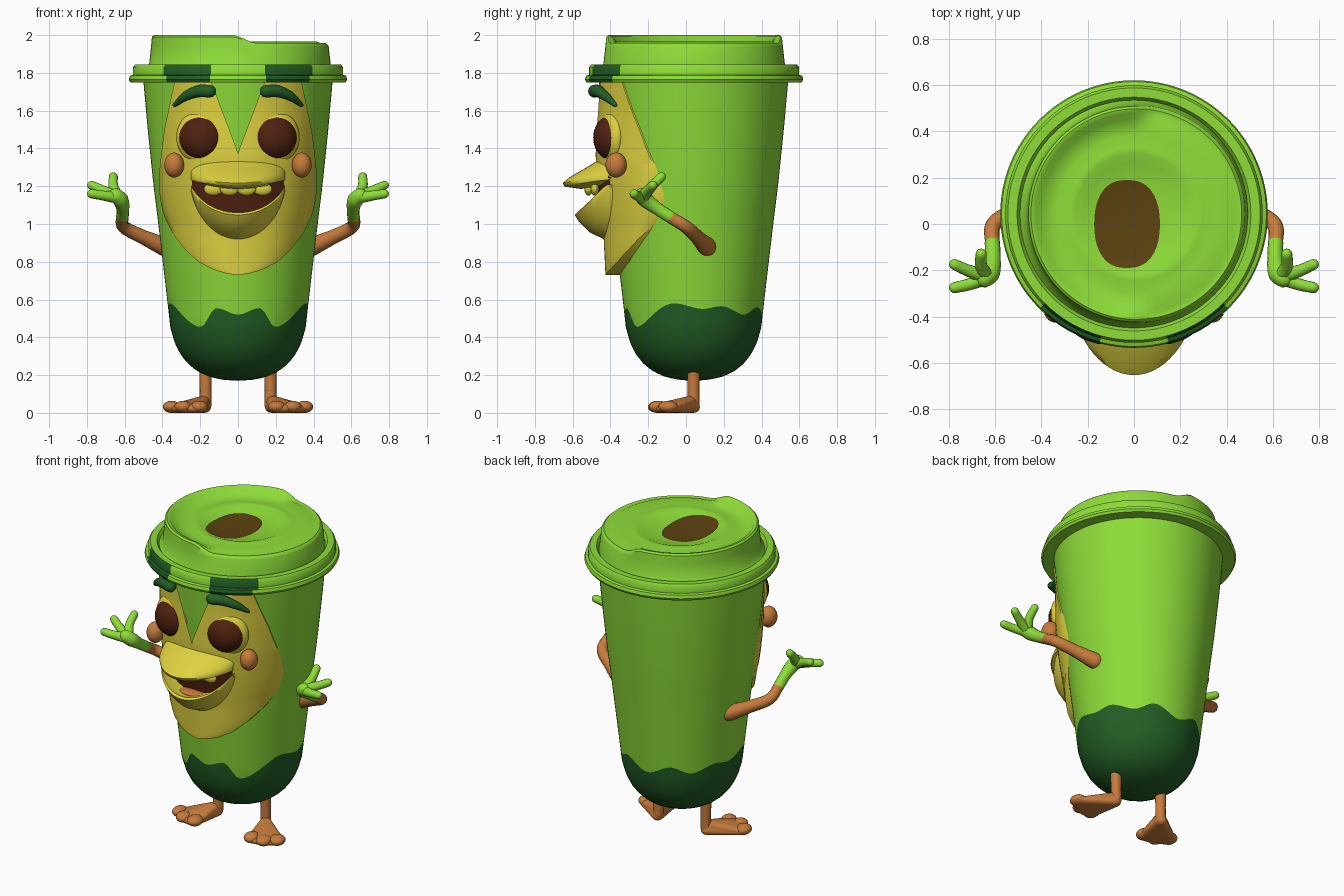
import bpy, bmesh, math
from mathutils import Vector, Matrix

if "Cube" in bpy.data.objects:
    bpy.data.objects.remove(bpy.data.objects["Cube"])

CY = 0.04  # y of the cup axis


def material(name, rgb):
    m = bpy.data.materials.new(name)
    m.diffuse_color = (*rgb, 1)
    m.use_nodes = True
    m.node_tree.nodes["Principled BSDF"].inputs["Base Color"].default_value = m.diffuse_color
    return m


GREEN = material("bright_green", (0.27, 0.72, 0.04))
DARK = material("dark_green", (0.016, 0.11, 0.018))
YELLOW = material("yellow", (0.73, 0.64, 0.05))
ORANGE = material("orange_brown", (0.57, 0.20, 0.045))
BROWN = material("dark_red_brown", (0.08, 0.015, 0.005))
HOLE = material("olive_brown", (0.107, 0.055, 0.005))


def finish(name, bm, mats, angle=40):
    bmesh.ops.remove_doubles(bm, verts=bm.verts, dist=1e-5)
    bmesh.ops.recalc_face_normals(bm, faces=bm.faces)
    me = bpy.data.meshes.new(name)
    bm.to_mesh(me)
    bm.free()
    for m in mats:
        me.materials.append(m)
    ob = bpy.data.objects.new(name, me)
    bpy.context.collection.objects.link(ob)
    bpy.ops.object.select_all(action='DESELECT')
    ob.select_set(True)
    bpy.context.view_layer.objects.active = ob
    bpy.ops.object.shade_smooth_by_angle(angle=math.radians(angle))
    return ob


def grid(name, rows, mats, closed=False, rule=None, angle=40):
    """Skin a list of equally long rows of points."""
    bm = bmesh.new()
    vs = [[bm.verts.new(p) for p in row] for row in rows]
    n = len(rows[0])
    for i in range(len(rows) - 1):
        for j in range(n if closed else n - 1):
            k = (j + 1) % n
            f = bm.faces.new((vs[i][j], vs[i][k], vs[i + 1][k], vs[i + 1][j]))
            if rule:
                f.material_index = rule(i, f.calc_center_median())
    return finish(name, bm, mats, angle)


def ellipsoid(name, loc, radii, mat, turn=0, tilt=0):
    bm = bmesh.new()
    mx = (Matrix.Translation(loc) @ Matrix.Rotation(turn, 4, 'Z') @ Matrix.Rotation(tilt, 4, 'X')
          @ Matrix.Diagonal((*radii, 1)))
    bmesh.ops.create_uvsphere(bm, u_segments=28, v_segments=16, radius=1, matrix=mx)
    return finish(name, bm, [mat])


def tube(name, pts, radii, mat, sides=14):
    """Smooth tapered limb with rounded ends."""
    P = [Vector(p) for p in pts]
    P = [2 * P[0] - P[1]] + P + [2 * P[-1] - P[-2]]
    path = []
    for i in range(1, len(P) - 2):
        a, b, c, d = P[i - 1:i + 3]
        for k in range(6):
            t = k / 6
            q = 0.5 * (2 * b + (c - a) * t + (2 * a - 5 * b + 4 * c - d) * t * t + (3 * b - a - 3 * c + d) * t ** 3)
            path.append((q, radii[i - 1] * (1 - t) + radii[i] * t))
    path.append((P[-2], radii[-1]))
    d0, d1 = (path[0][0] - path[1][0]).normalized(), (path[-1][0] - path[-2][0]).normalized()
    cap = [(math.sin(a), math.cos(a)) for a in (0.5, 1.0, 1.35, 1.57)]
    start = [(path[0][0] + d0 * s * radii[0], c * radii[0]) for s, c in reversed(cap)]
    end = [(path[-1][0] + d1 * s * radii[-1], c * radii[-1]) for s, c in cap]
    path = start + path + end
    rows, u = [], d0.orthogonal()
    for i, (q, r) in enumerate(path):
        t = (path[min(i + 1, len(path) - 1)][0] - path[max(i - 1, 0)][0]).normalized()
        u = (u - t * u.dot(t)).normalized()
        v = t.cross(u)
        rows.append([q + r * (u * math.cos(2 * math.pi * j / sides) + v * math.sin(2 * math.pi * j / sides))
                     for j in range(sides)])
    return grid(name, rows, [mat], True)


def interp(tab, x, ease=False):
    if x <= tab[0][0]:
        return tab[0][1]
    for (x0, y0), (x1, y1) in zip(tab, tab[1:]):
        if x <= x1:
            t = (x - x0) / (x1 - x0)
            if ease:
                t = t * t * (3 - 2 * t)
            return y0 + (y1 - y0) * t
    return tab[-1][1]


def ring_angles(n=96):  # angle 0 faces the front
    return [2 * math.pi * j / n for j in range(n)]


# Cup body, dark below a wavy line
RAD = [(0.17, 0), (0.175, 0.08), (0.19, 0.15), (0.22, 0.215), (0.26, 0.265), (0.31, 0.305), (0.37, 0.335),
       (0.45, 0.358), (0.6, 0.375), (1.0, 0.422), (1.2, 0.447), (1.5, 0.478), (1.78, 0.503)]
WAVE = [(0, .52), (18, .555), (33, .455), (74, .58), (98, .55), (113, .565), (137, .52), (155, .56), (180, .50)]


def body_point(t, a):
    deg = math.degrees(a)
    zb = interp(WAVE, min(deg, 360 - deg), True)
    z = 0.17 + (zb - 0.17) * t ** 1.6 if t <= 1 else zb + (1.78 - zb) * (t - 1)
    r = interp(RAD, z)
    return (r * math.sin(a), CY - r * math.cos(a), z)


grid("cup_body", [[body_point(t / 16, a) for a in ring_angles()] for t in range(33)], [GREEN, DARK], True,
     lambda i, c: 1 if i < 16 else 0)

# Lid with rim, groove and dished top that is higher on the left
LID = [(0, 1.75), (.49, 1.75), (.57, 1.75), (.578, 1.765), (.572, 1.785), (.556, 1.79), (.556, 1.83), (.545, 1.845),
       (.505, 1.845), (.492, 1.825), (.48, 1.85), (.47, 1.94), (.466, 1.99), (.455, 2.0), (.435, 1.995),
       (.41, 1.965), (.34, 1.952), (.29, 1.962), (.26, 1.962), (.22, 1.945), (.12, 1.935), (0, 1.93)]


def lid_point(i, r, z, a):
    x, y = r * math.sin(a), CY + 0.003 - r * math.cos(a)
    if i >= 10:
        x += 0.01 * min(1, r / 0.4)
    if 12 <= i <= 14:
        z -= 0.042 * interp([(-.03, 0), (.1, 1)], x, True)
    return (x, y, z)


grid("lid", [[lid_point(i, r, z, a) for a in ring_angles()] for i, (r, z) in enumerate(LID)], [GREEN, DARK], True,
     lambda i, c: 1 if 2 <= i <= 6 and c.y < 0 and .14 < abs(c.x) < .39 else 0)

# Dark drinking hole, a thin plate on the dished top
TOP = sorted(LID[15:])


def hole_point(k, a):
    s, c = math.sin(a), math.cos(a)
    x = -0.03 + 0.142 * k * math.copysign(abs(s) ** 0.8, s)
    y = 0.19 * k * math.copysign(abs(c) ** 0.9, c)
    return (x, y, interp(TOP, math.hypot(x, y - CY)) + 0.005)


grid("lid_hole", [[hole_point(k / 8, a) for a in ring_angles(48)] for k in range(9)], [HOLE], True)

# Yellow face shell standing out from the cup, with a notch between the eyes
WIDTH = [(.73, .01), (.74, .07), (.76, .135), (.80, .21), (.87, .285), (.95, .345), (1.05, .395), (1.15, .415),
         (1.3, .415), (1.5, .39), (1.76, .335)]
BULGE = [(.73, .07), (.95, .055), (1.35, .05), (1.6, .018), (1.76, .008)]


def face_y(x, z):
    f = min(1, abs(x) / interp(WIDTH, z))
    side = (1 - f ** 4) if z > 1.0 else 1 - f ** 4 * (z - .73) / .27
    r = interp(RAD, z) + 0.006 + interp(BULGE, z) * max(side, 0)
    return CY - math.sqrt(max(r * r - x * x, 0))


for side, sx in (("left", -1), ("right", 1)):
    rows = []
    for z in [.73, .735, .74, .75, .76, .78] + [.80 + .03 * k for k in range(33)]:
        w, v = interp(WIDTH, z), max(0, (z - 1.38) * 0.38)
        row = [(sx * x, face_y(x, z), z) for x in [v + (w - v) * k / 14 for k in range(15)]]
        r = interp(RAD, z) - 0.01
        row.append((sx * w * .985, CY - math.sqrt(r * r - (w * .985) ** 2), z))
        rows.append(row)
    grid(side + "_face_shell", rows, [YELLOW])

# Beak: upper and lower halves swept across the mouth, with a dark wall behind
S = [math.sin(math.pi / 2 * k / 14) for k in range(-14, 15)]
upper, lower, wall = [], [], []
for s in S:
    x, k = 0.25 * s, math.sqrt(max(1 - s * s, 0))
    zu = 1.212 + 0.035 * s * s
    zl = 1.06 + 0.15 * (1 - math.sqrt(1 - 0.9 * s * s)) / 0.684
    y = face_y(x, 1.2)
    e = 0.168 * k ** 1.3 + 0.02
    upper.append([(x, face_y(x, zu + .12 * k) + .02, zu + .03 + .10 * k), (x, y - e * .4, zu + .02 + .06 * k),
                  (x, y - e * .8, zu + .012 + .024 * k), (x, y - e, zu + .005), (x, y - e * .95, zu - .014),
                  (x, y - e * .5, zu - .026 * k), (x, y + .02, zu - .02 * k)])
    e = 0.105 * k + 0.02
    lower.append([(x, y + .05, zl - .025 - .125 * k), (x, y - e * .35, zl - .02 - .085 * k),
                  (x, y - e * .8, zl - .015 - .035 * k), (x, y - e, zl - .012), (x, y - e * .9, zl),
                  (x, y - e * .6, zl - .012 * k), (x, y + .02, zl - .015 * k)])
    wall.append([(x * .97, face_y(x, z) - .01, z) for z in
                 [zl - .02 + (zu - zl + .03) * q / 5 for q in range(6)]])
grid("upper_beak", upper, [YELLOW], angle=60)
grid("lower_beak", lower, [YELLOW], angle=60)
grid("mouth_interior", wall, [BROWN])
ellipsoid("tongue", (0, -.475, 1.05), (.09, .05, .014), ORANGE)
for i, x in enumerate((-.13, -.045, .045, .13)):
    ellipsoid(f"tooth_{i + 1}", (x, -.52 + 2.2 * x * x, 1.185), (.05, .022, .035), YELLOW)

# Paired parts
for side, sx in (("left", -1), ("right", 1)):
    def m(*pts):
        return [(sx * x, y, z) for x, y, z in pts]

    # eyes, cheeks and brows
    ellipsoid(side + "_eye_socket", (sx * .197, -.395, 1.46), (.135, .06, .14), YELLOW, sx * .3)
    ellipsoid(side + "_eye", (sx * .195, -.40, 1.457), (.118, .09, .116), BROWN, sx * .2)
    ellipsoid(side + "_cheek", (sx * .338, -.37, 1.312), (.052, .056, .066), ORANGE)
    tube(side + "_brow", m((.335, -.375, 1.63), (.28, -.425, 1.675), (.21, -.465, 1.703), (.15, -.485, 1.703)),
         [.012, .025, .033, .034], DARK)

    # arm
    tube(side + "_arm", m((.39, .11, .88), (.50, .06, .93), (.605, 0, .985), (.612, -.09, 1.04)),
         [.05, .038, .034, .032], ORANGE)
    # hand: palm, thumb and two fingers
    tube(side + "_palm", m((.612, -.08, 1.035), (.61, -.15, 1.08), (.62, -.21, 1.125), (.645, -.235, 1.15)),
         [.033, .034, .042, .04], GREEN)
    for nm, mid, tip in (("thumb", (.66, -.18, 1.20), (.66, -.13, 1.25)),
                         ("upper_finger", (.72, -.20, 1.18), (.775, -.175, 1.205)),
                         ("lower_finger", (.71, -.26, 1.15), (.775, -.275, 1.16))):
        tube(side + "_" + nm, m((.635, -.23, 1.14), mid, tip), [.033, .026, .024], GREEN)

    # leg and splayed foot with three toes
    tube(side + "_leg", m((.172, .04, .04), (.172, .04, .12), (.172, .04, .24)), [.032, .031, .034], ORANGE)
    bm = bmesh.new()
    for x, y, r, h in ((.178, .038, .036, .03), (.18, .03, .03, .062), (.215, -.15, .042, .022),
                       (.29, -.14, .042, .026), (.35, -.09, .042, .022)):
        mx = Matrix.Translation((sx * x, y, h)) @ Matrix.Diagonal((r, r, min(h, .03), 1))
        bmesh.ops.create_uvsphere(bm, u_segments=14, v_segments=8, radius=1, matrix=mx)
    hull = bmesh.ops.convex_hull(bm, input=bm.verts)
    inside = {v for v in hull["geom_interior"] if isinstance(v, bmesh.types.BMVert)}
    bmesh.ops.delete(bm, geom=list(inside), context='VERTS')
    finish(side + "_foot", bm, [ORANGE], 60)
    for i, (x, y) in enumerate(((.205, -.15), (.29, -.145), (.352, -.095))):
        ellipsoid(f"{side}_toe_{i + 1}", (sx * x, y, .032), (.046, .052, .032), ORANGE)
